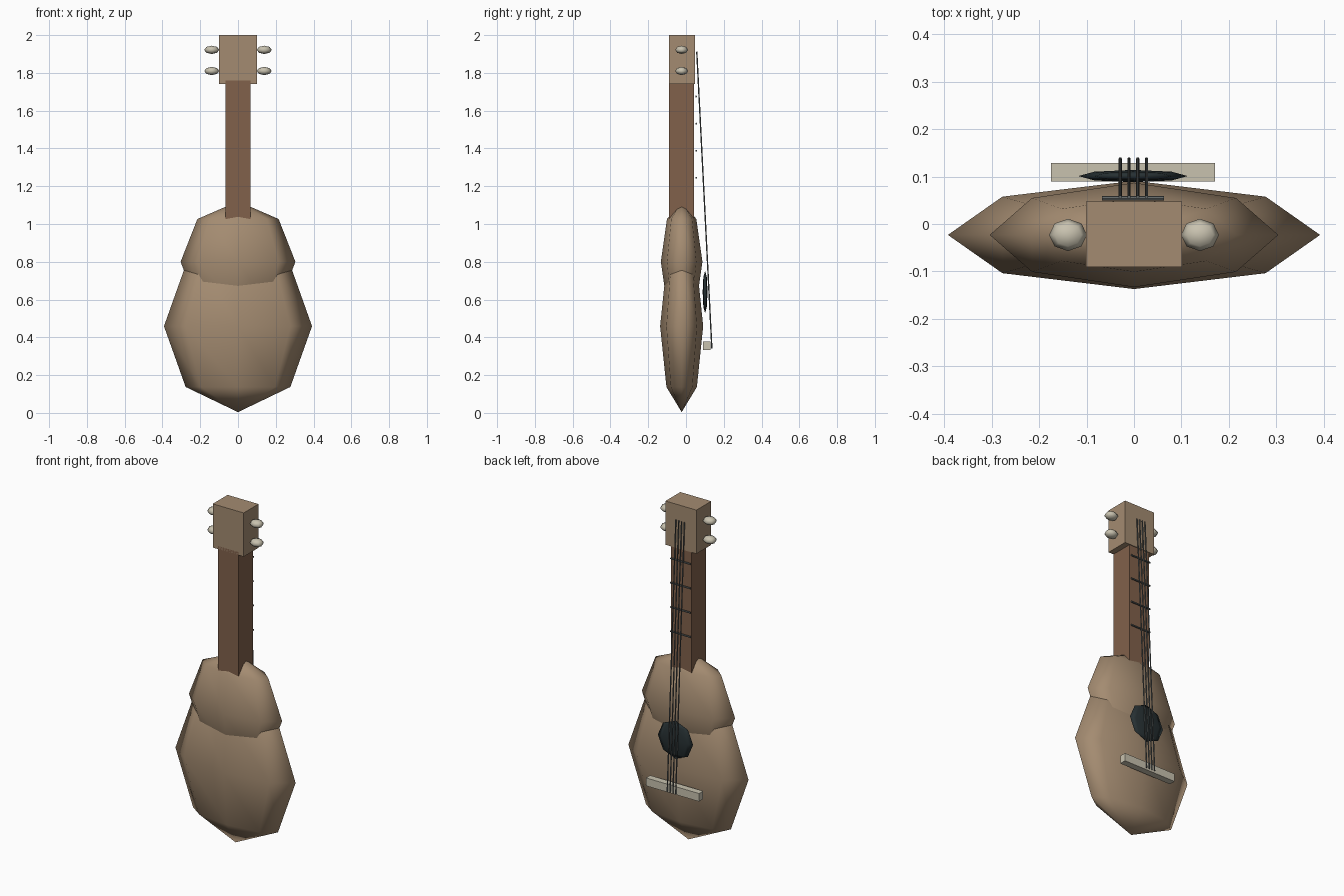
import bpy
from mathutils import Vector

default = bpy.data.objects.get("Cube")
if default:
    bpy.data.objects.remove(default, do_unlink=True)


def material(name, rgb):
    mat = bpy.data.materials.new(name)
    mat.use_nodes = True
    mat.diffuse_color = (*rgb, 1)
    mat.node_tree.nodes["Principled BSDF"].inputs["Base Color"].default_value = (*rgb, 1)
    return mat


LIGHT_WOOD = material("light wood", (0.37, 0.26, 0.165))
DARK_WOOD = material("dark wood", (0.22, 0.12, 0.07))
IVORY = material("ivory", (0.58, 0.54, 0.43))
BLACK = material("hole black", (0.02, 0.03, 0.033))
STEEL = material("string steel", (0.12, 0.135, 0.135))


def finish(name, mat):
    obj = bpy.context.object
    obj.name = name
    obj.data.materials.append(mat)
    bpy.ops.object.transform_apply(location=False, rotation=False, scale=True)
    return obj


def ellipsoid(name, center, radii, mat):
    """Eight-sided, four-ring ball with soft shading."""
    bpy.ops.mesh.primitive_uv_sphere_add(segments=8, ring_count=4, radius=1, location=center)
    bpy.context.object.scale = radii
    obj = finish(name, mat)
    bpy.ops.object.shade_smooth()
    return obj


def box(name, low, high, mat):
    low, high = Vector(low), Vector(high)
    bpy.ops.mesh.primitive_cube_add(size=1, location=(low + high) / 2)
    bpy.context.object.scale = high - low
    return finish(name, mat)


def rod(name, start, end, radius, mat):
    start, end = Vector(start), Vector(end)
    axis = end - start
    bpy.ops.mesh.primitive_cylinder_add(vertices=8, radius=radius, depth=axis.length,
                                        location=(start + end) / 2)
    bpy.context.object.rotation_euler = axis.to_track_quat('Z', 'Y').to_euler()
    obj = finish(name, mat)
    bpy.ops.object.shade_smooth_by_angle()
    return obj


MID_Y = -0.023

# Body: two overlapping bouts
ellipsoid("lower_bout", (0, MID_Y, 0.459), (0.392, 0.114, 0.455), LIGHT_WOOD)
ellipsoid("upper_bout", (0, MID_Y, 0.80), (0.304, 0.110, 0.32), LIGHT_WOOD)

# Neck and headstock
box("neck", (-0.067, -0.091, 0.95), (0.067, 0.043, 1.76), DARK_WOOD)
box("headstock", (-0.101, -0.091, 1.742), (0.101, 0.047, 2.0), LIGHT_WOOD)

# Tuning pegs on both sides
for side, label in ((1, "left"), (-1, "right")):
    for row, z in (("upper", 1.922), ("lower", 1.81)):
        ellipsoid(f"{label}_{row}_peg", (side * 0.139, MID_Y, z), (0.04, 0.034, 0.022), IVORY)

# Sound hole and bridge
ellipsoid("sound_hole", (-0.002, 0.101, 0.64), (0.115, 0.013, 0.112), BLACK)
box("bridge", (-0.175, 0.09, 0.332), (0.171, 0.129, 0.379), IVORY)

# Frets
for i in range(4):
    z = 1.675 - i * 0.1435
    rod(f"fret_{i + 1}", (-0.067, 0.054, z), (0.063, 0.054, z), 0.005, STEEL)

# Strings
for i in range(4):
    x = -0.029 + i * 0.0185
    rod(f"string_{i + 1}", (x, 0.057, 1.912), (x, 0.137, 0.34), 0.0035, STEEL)
